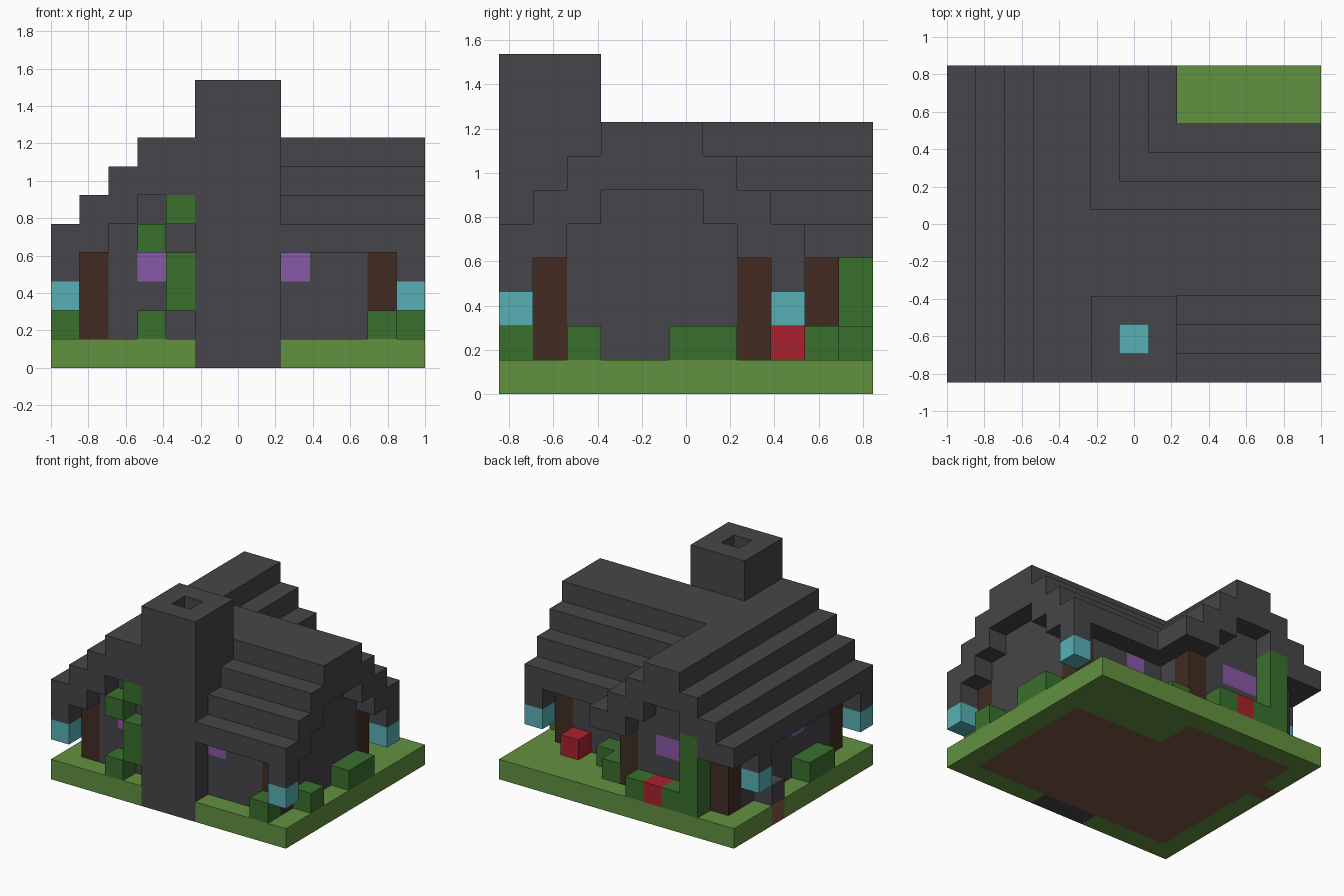
import bpy, bmesh
from mathutils import Vector

if "Cube" in bpy.data.objects:
    bpy.data.objects.remove(bpy.data.objects["Cube"], do_unlink=True)

# Grid of blocks: NX wide, NY deep; one block is U units
NX, NY = 13, 11
U = 2 / NX


def material(name, rgb):
    m = bpy.data.materials.new(name)
    m.use_nodes = True
    m.diffuse_color = (*rgb, 1)
    m.node_tree.nodes["Principled BSDF"].inputs["Base Color"].default_value = (*rgb, 1)
    return m


slate = material("slate grey", (.061, .060, .067))
grass = material("grass green", (.122, .283, .051))
leaf = material("leaf green", (.042, .162, .027))
wood = material("dark wood", (.054, .025, .016))
dirt = material("dirt brown", (.195, .098, .061))
glow = material("lantern cyan", (.098, .434, .462))
glass = material("window purple", (.25, .098, .381))
petal = material("flower red", (.402, .015, .026))


def block(i, j, k, w=1, d=1, h=1):
    """Cells of a box starting at i, j, k."""
    return {(a, b, c) for a in range(i, i + w)
            for b in range(j, j + d) for c in range(k, k + h)}


def build(name, cells, mat):
    """One mesh holding only the outer faces of a set of cells."""
    bm = bmesh.new()
    for cell in cells:
        for axis in range(3):
            for sign in (-1, 1):
                n = Vector((0, 0, 0))
                n[axis] = sign
                c = Vector(cell)
                if tuple(int(v) for v in c + n) in cells:
                    continue
                s = Vector((0, 0, 0))
                s[(axis + 1) % 3] = .5
                t = n.cross(s)
                mid = c + Vector((.5 - NX / 2, .5 - NY / 2, .5)) + n / 2
                corners = (-s - t, s - t, s + t, t - s)
                bm.faces.new([bm.verts.new((mid + p) * U) for p in corners])
    bmesh.ops.remove_doubles(bm, verts=bm.verts, dist=U / 100)
    bmesh.ops.dissolve_limit(bm, angle_limit=.01, verts=bm.verts, edges=bm.edges)
    me = bpy.data.meshes.new(name)
    bm.to_mesh(me)
    bm.free()
    me.materials.append(mat)
    ob = bpy.data.objects.new(name, me)
    bpy.context.collection.objects.link(ob)


def roof_height(i, j):
    """Top of the two crossing stepped gables."""
    h = 0
    if i <= 7:
        h = min(i, 7 - i, 3) + 5
    if i >= 4 and j <= 8:
        h = max(h, min(j, 8 - j, 3) + 5)
    return h


# Chimney with an open flue and a fire at the bottom
flue = block(6, 1, 1, h=9)
chimney = (block(5, 0, 1, 3, 3, 9) - flue) | block(5, 0, 0, 3)
build("chimney", chimney, slate)
build("chimney_fire", block(6, 1, 1), glow)

# Ground slab with the dirt floor and doorway path set in
footprint = block(1, 1, 0, 11, 7) | block(1, 1, 0, 6, 9)
floor = footprint | block(0, 7, 0)
build("dirt_floor", floor, dirt)
build("lawn", block(0, 0, 0, NX, NY) - floor - chimney, grass)
build("door_step", block(0, 7, 1), slate)

# Roof: two layers thick, single along the eaves, with lantern brackets
roof, walls = set(), set()
for i in range(NX):
    for j in range(NY):
        h = roof_height(i, j)
        if h:
            roof |= block(i, j, h - 1) if h == 5 else block(i, j, h - 2, h=2)
        if (i, j, 0) in footprint:
            walls |= block(i, j, 1, h=h - 3)
brackets = [(0, 0), (12, 0), (12, 8), (0, 8)]
for i, j in brackets:
    roof |= block(i, j, 3)
build("roof", roof - chimney - flue, slate)
for n, (i, j) in enumerate(brackets):
    build(f"lantern_{n + 1}", block(i, j, 2), glow)

# Corner posts
posts = set()
for i, j in [(1, 1), (11, 1), (11, 7), (6, 9), (1, 9)]:
    posts |= block(i, j, 1, h=3)
build("corner_posts", posts, wood)

# Windows
windows = (block(3, 1, 3) | block(8, 1, 3) | block(8, 7, 3)
           | block(3, 9, 3, 2) | block(1, 4, 3))
build("windows", windows, glass)
build("walls", walls - posts - windows - chimney - flue, slate)

# Climbing plants
build("front_vine", block(3, 0, 1) | block(4, 0, 2, h=2)
      | block(3, 0, 4) | block(4, 0, 5), leaf)
build("back_vine", block(2, 10, 1, h=4), leaf)

# Bushes and flowers
bushes = {
    "front_bush": block(11, 0, 1),
    "left_small_bush": block(12, 2, 1),
    "left_long_bush": block(12, 5, 1, d=2),
    "right_bush": block(0, 3, 1, d=2),
    "back_corner_bush": block(7, 8, 1, w=2) | block(7, 9, 1),
    "back_hedge": block(3, 10, 1) | block(5, 10, 1),
}
for name, cells in bushes.items():
    build(name, cells, leaf)
build("hedge_flower", block(4, 10, 1), petal)
build("lawn_flower", block(10, 8, 1), petal)
